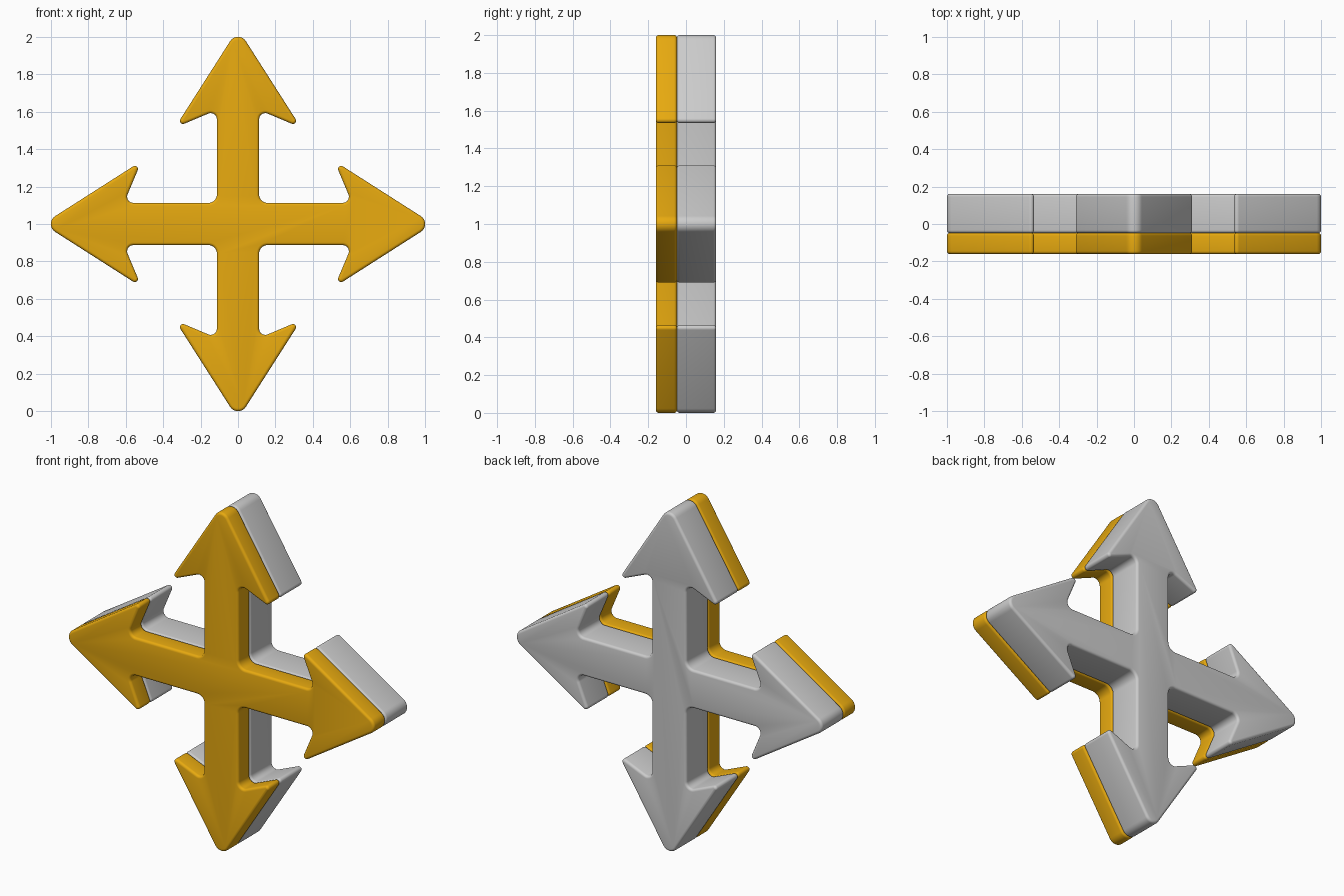
import bpy, bmesh, math
from mathutils import Vector, Matrix

if "Cube" in bpy.data.objects:
    bpy.data.objects.remove(bpy.data.objects["Cube"])

# One arrow arm, pointing up: corner x, z, rounding radius
ARM = [(0.113, 0.113, 0.045), (0.113, 0.609, 0.033), (0.337, 0.515, 0.017),
       (0.0, 1.043, 0.05), (-0.337, 0.515, 0.017), (-0.113, 0.609, 0.033)]


def rounded_outline(steps=10):
    """Four arms with filleted corners, as (point, outward normal) pairs."""
    corners = []
    for k in range(4):
        rot = Matrix.Rotation(k * math.pi / 2, 2)
        corners += [(rot @ Vector((x, z)), r) for x, z, r in ARM]
    outline = []
    for i, (p, r) in enumerate(corners):
        d1 = (p - corners[i - 1][0]).normalized()
        d2 = (corners[(i + 1) % len(corners)][0] - p).normalized()
        turn = math.atan2(d1.x * d2.y - d1.y * d2.x, d1.dot(d2))
        s = math.copysign(1, turn)
        n1 = Vector((d1.y, -d1.x))
        centre = p - d1 * r * math.tan(abs(turn) / 2) - n1 * s * r
        for j in range(steps + 1):
            n = Matrix.Rotation(turn * j / steps, 2) @ n1
            outline.append((centre + n * s * r, n))
    return outline


def slab(name, y0, y1, edge=0.015, segs=4):
    """Extrude the outline from y0 to y1 with softly rounded rims."""
    outline = rounded_outline()
    quarter = [math.pi / 2 * k / segs for k in range(segs + 1)]
    rows = [(edge * (1 - math.sin(a)), y0 + edge * (1 - math.cos(a))) for a in quarter]
    rows += [(inset, y0 + y1 - y) for inset, y in reversed(rows)]
    bm = bmesh.new()
    rings = []
    for inset, y in rows:
        pts = [p - n * inset for p, n in outline]
        rings.append([bm.verts.new((q.x, y, q.y + 1)) for q in pts])
    count = len(outline)
    for a, b in zip(rings, rings[1:]):
        for i in range(count):
            j = (i + 1) % count
            bm.faces.new((a[i], a[j], b[j], b[i]))
    bm.faces.new(rings[0])
    bm.faces.new(rings[-1])
    bmesh.ops.recalc_face_normals(bm, faces=bm.faces[:])
    me = bpy.data.meshes.new(name)
    bm.to_mesh(me)
    bm.free()
    ob = bpy.data.objects.new(name, me)
    bpy.context.collection.objects.link(ob)
    bpy.ops.object.select_all(action='DESELECT')
    ob.select_set(True)
    bpy.context.view_layer.objects.active = ob
    bpy.ops.object.shade_smooth_by_angle(angle=math.radians(35))
    return ob


# Coloured front plate and thicker grey backing
front = slab("front_plate", -0.16, -0.048)
slab("back_plate", -0.048, 0.16)

gold = bpy.data.materials.new("gold")
gold.diffuse_color = (0.8, 0.4, 0.005, 1)
gold.use_nodes = True
gold.node_tree.nodes["Principled BSDF"].inputs["Base Color"].default_value = gold.diffuse_color
front.data.materials.append(gold)
